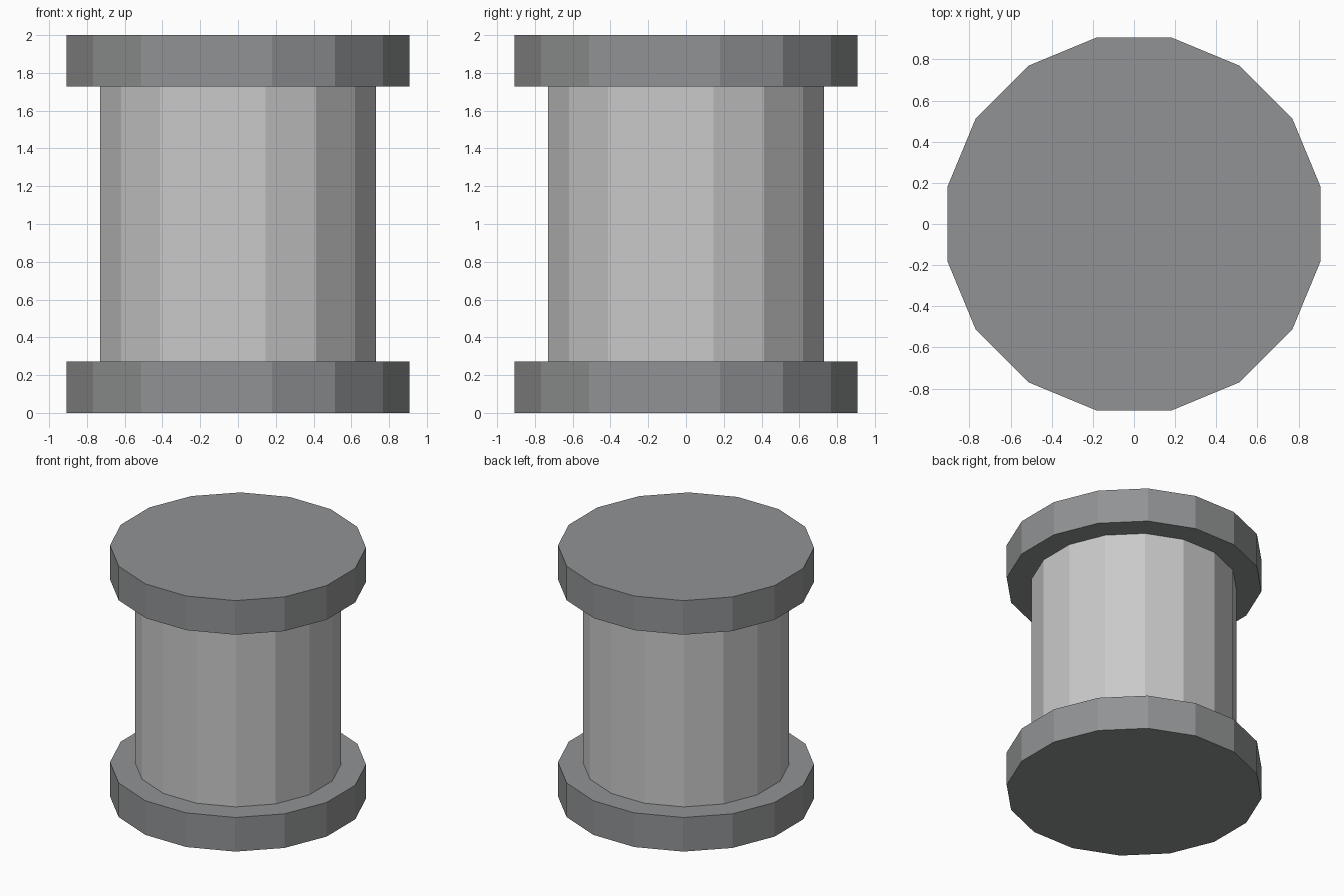
import bpy
import math

if "Cube" in bpy.data.objects:
    bpy.data.objects.remove(bpy.data.objects["Cube"])

SIDES = 16


def material(name, rgb):
    m = bpy.data.materials.new(name)
    m.diffuse_color = (*rgb, 1.0)
    m.use_nodes = True
    m.node_tree.nodes["Principled BSDF"].inputs["Base Color"].default_value = m.diffuse_color
    return m


def drum(name, apothem, z0, z1, mat, caps='NGON'):
    """Upright 16-sided prism with flat sides facing the x and y axes."""
    bpy.ops.mesh.primitive_cylinder_add(
        vertices=SIDES, radius=apothem / math.cos(math.pi / SIDES),
        depth=z1 - z0, end_fill_type=caps, location=(0, 0, (z0 + z1) / 2))
    ob = bpy.context.object
    ob.name = name
    # Half-step turn puts flats, not corners, on the axes
    ob.rotation_euler.z = math.pi / SIDES
    bpy.ops.object.transform_apply(location=True, rotation=True, scale=True)
    ob.data.materials.append(mat)
    return ob


dark_grey = material("dark grey", (0.285, 0.29, 0.295))
light_grey = material("light grey", (0.59, 0.59, 0.59))

# End flanges
drum("bottom_flange", 0.907, 0.0, 0.272, dark_grey)
drum("top_flange", 0.907, 1.728, 2.0, dark_grey)

# Central barrel, its open ends covered by the flanges
drum("barrel", 0.73, 0.272, 1.728, light_grey, caps='NOTHING')
